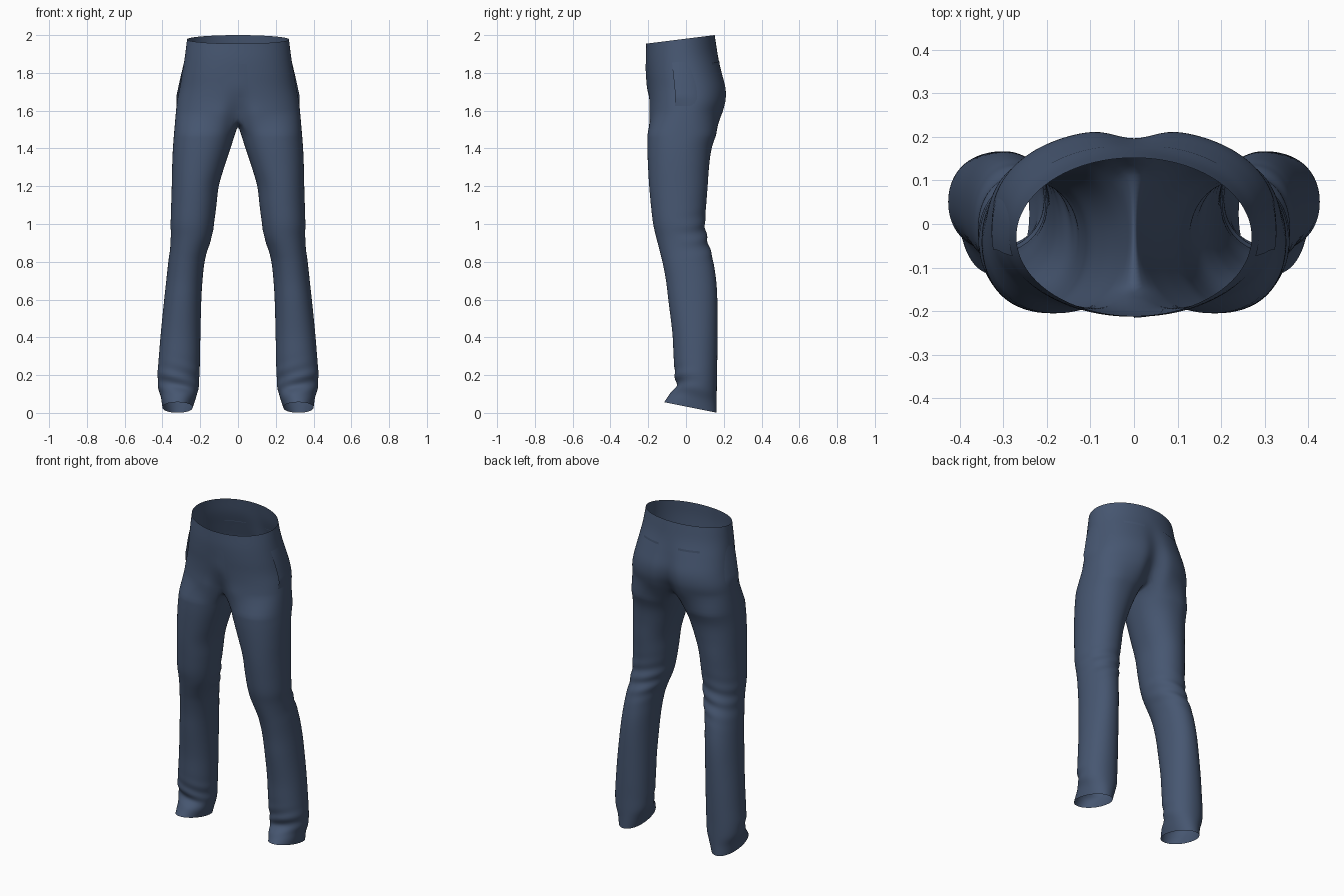
import bpy, math

if "Cube" in bpy.data.objects:
    bpy.data.objects.remove(bpy.data.objects["Cube"])

fabric = bpy.data.materials.new("navy fabric")
fabric.diffuse_color = (0.062, 0.094, 0.165, 1)
fabric.use_nodes = True
fabric.node_tree.nodes["Principled BSDF"].inputs["Base Color"].default_value = fabric.diffuse_color

# Torso rows: height, half width, front y, back y, roundness, front dent, back dent
TORSO = [
    (1.58, .330, -.203, .198, 2.35, .045, .055),
    (1.65, .323, -.200, .217, 2.3, .015, .035),
    (1.72, .309, -.203, .217, 2.25, .0, .022),
    (1.80, .295, -.209, .194, 2.2, .0, .010),
    (1.89, .281, -.213, .167, 2.1, .0, .0),
    (1.981, .270, -.211, .152, 2.0, .0, .0)]

# Leg rows: height, inner x, outer x, front y, back y, roundness
LEG = [
    (.029, .240, .400, -.116, .162, 2.1),
    (.085, .222, .408, -.085, .162, 2.1),
    (.130, .210, .421, -.052, .163, 2.1),
    (.200, .204, .426, -.060, .164, 2.1),
    (.300, .201, .419, -.066, .166, 2.1),
    (.420, .199, .409, -.072, .167, 2.1),
    (.600, .194, .391, -.094, .166, 2.1),
    (.700, .188, .380, -.106, .160, 2.1),
    (.800, .177, .369, -.125, .145, 2.1),
    (.860, .162, .361, -.140, .130, 2.1),
    (.930, .139, .356, -.158, .110, 2.1),
    (1.00, .127, .357, -.174, .101, 2.1),
    (1.10, .114, .354, -.186, .107, 2.1),
    (1.20, .102, .351, -.195, .115, 2.1),
    (1.30, .073, .349, -.201, .122, 2.15),
    (1.40, .040, .345, -.205, .136, 2.2),
    (1.48, .014, .339, -.205, .163, 2.3)]


def sample(table, v):
    """Smooth interpolation of a row table at height v."""
    n = len(table)
    i = 0
    while i < n - 2 and v > table[i + 1][0]:
        i += 1
    a, b = table[i], table[i + 1]
    p, q = table[max(i - 1, 0)], table[min(i + 2, n - 1)]
    h = b[0] - a[0]
    s = (v - a[0]) / h
    out = []
    for k in range(1, len(a)):
        m0 = (b[k] - p[k]) / (b[0] - p[0]) * h
        m1 = (q[k] - a[k]) / (q[0] - a[0]) * h
        out.append((2*s**3 - 3*s*s + 1) * a[k] + (s**3 - 2*s*s + s) * m0
                   + (3*s*s - 2*s**3) * b[k] + (s**3 - s*s) * m1)
    return out


def spow(c, n):
    return 0 if abs(c) < 1e-6 else math.copysign(abs(c) ** (2 / n), c)


def torso_point(t, v, off=0):
    """t = -90 at centre front, 0 at the side, 90 at centre back."""
    xo, yf, yb, n, df, db = sample(TORSO, v)
    c, s = math.cos(math.radians(t)), math.sin(math.radians(t))
    x = xo * spow(c, n)
    y = (yf + yb) / 2 + (yb - yf) / 2 * spow(s, n)
    dent = math.exp(-(x / .055) ** 2)
    y += dent * (df if s < 0 else -db)
    z = v + .125 * y * max(0, (v - 1.75) / .231)      # tilted waist
    return (x + off * c, y + off * s, z)


def leg_point(t, v):
    xi, xo, yf, yb, n = sample(LEG, v)
    c, s = math.cos(math.radians(t)), math.sin(math.radians(t))
    # soft folds behind the knee and over the hem
    fold = .005 * math.sin(75 * v + 2.5 * c) * math.exp(-((v - .93) / .09) ** 2) * max(0, s + .3)
    fold += .005 * math.sin(80 * v - 3 * c) * math.exp(-((v - .16) / .07) ** 2) * max(0, .4 - s)
    x = (xi + xo) / 2 + ((xo - xi) / 2 + fold) * spow(c, n)
    y = (yf + yb) / 2 + ((yb - yf) / 2 + fold) * spow(s, n)
    z = v - .2 * (y - .022) * max(0, 1 - (v - .029) / .3)  # slanted hem
    return (x, y, z)


def make(name, verts, faces, mirror=True, subsurf=0):
    me = bpy.data.meshes.new(name)
    me.from_pydata(verts, [], faces)
    me.materials.append(fabric)
    for p in me.polygons:
        p.use_smooth = True
    ob = bpy.data.objects.new(name, me)
    bpy.context.collection.objects.link(ob)
    if mirror:
        m = ob.modifiers.new("mirror", 'MIRROR')
        m.merge_threshold = .0005
    if subsurf:
        s = ob.modifiers.new("smooth", 'SUBSURF')
        s.levels = s.render_levels = subsurf
    return ob


# Trousers: one leg ring lofted up to the crotch, then an open half torso, mirrored
M, K, SPAN = 40, 14, 140
RING = M + K
verts, faces = [], []
leg_rows = 75
for r in range(leg_rows):
    v = .029 + (1.48 - .029) * r / (leg_rows - 1)
    for j in range(M + 1):
        verts.append(leg_point(-SPAN + 2 * SPAN * j / M, v))
    for j in range(1, K):
        verts.append(leg_point(SPAN + (360 - 2 * SPAN) * j / K, v))

# Crotch ring: the outer arc plus a seam dipping between the legs
arc = [torso_point(-90 + 180 * j / M, 1.58) for j in range(M + 1)]
verts += arc
for j in range(1, K):
    u = j / K
    y = arc[M][1] * (1 - u) + arc[0][1] * u
    verts.append((0, y, 1.58 - .052 * math.sin(math.pi * u) ** .8))
for r in range(leg_rows):
    for j in range(RING):
        a, b = r * RING + j, r * RING + (j + 1) % RING
        faces.append((a, b, b + RING, a + RING))

# Torso rows above the crotch
low = leg_rows * RING
torso_rows = 18
for r in range(1, torso_rows + 1):
    v = 1.58 + (1.981 - 1.58) * r / torso_rows
    top = len(verts)
    verts += [torso_point(-90 + 180 * j / M, v) for j in range(M + 1)]
    for j in range(M):
        faces.append((low + j, low + j + 1, top + j + 1, top + j))
    low = top
make("trousers", verts, faces, subsurf=1)


def patch(name, t0, t1, v0, v1, offset, mirror=True, nt=10, nv=14):
    """Thin flap that follows the torso surface; offset(a, b) lifts it."""
    vs, fs = [], []
    for i in range(nv + 1):
        for j in range(nt + 1):
            a, b = j / nt, i / nv
            vs.append(torso_point(t0 + (t1 - t0) * a, v0 + (v1 - v0) * b, offset(a, b)))
    w = nt + 1
    for i in range(nv):
        for j in range(nt):
            k = i * w + j
            fs.append((k, k + 1, k + w + 1, k + w))
    return make(name, vs, fs, mirror)


# Side pocket openings, gaping towards the bottom
patch("pocket_lip", -15, 14, 1.625, 1.86,
      lambda a, b: -.002 + (1 - a) * (.004 + .013 * math.sin(math.pi * min(1, (1 - b) * 1.15)
                                      ** 1.0 * .62) * min(1, b * 5)))

# Fly flap: raised edge on the centre line
patch("fly_flap", -90, -80, 1.67, 1.86,
      lambda a, b: -.001 + .004 * (1 - a), mirror=False)

# Back welt pockets
patch("back_pocket_welt", 50, 78, 1.835, 1.85,
      lambda a, b: -.001 + .004 * b, nv=3)
